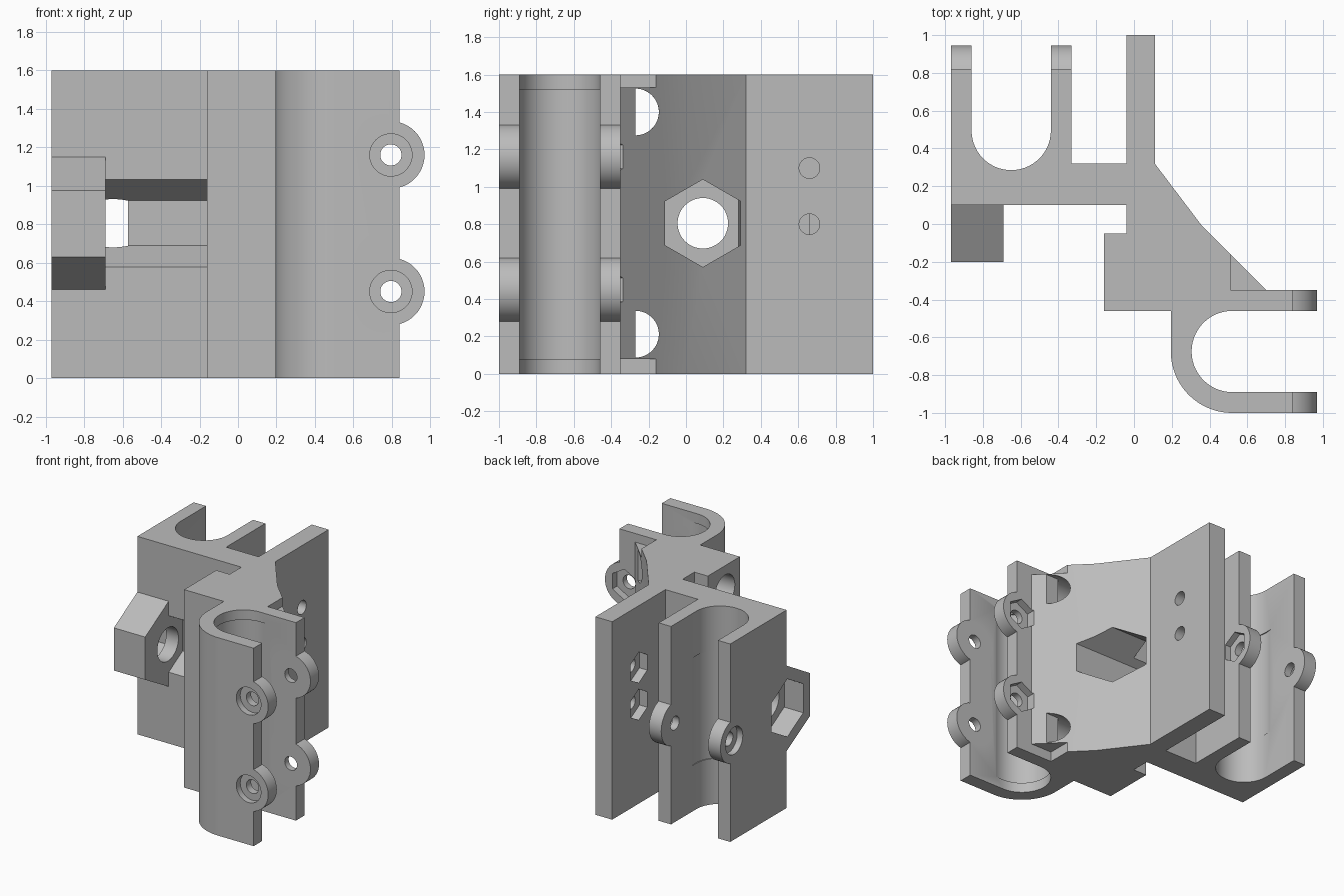
import bpy, bmesh
from math import cos, sin, radians

cube = bpy.data.objects.get("Cube")
if cube:
    bpy.data.objects.remove(cube, do_unlink=True)

grey = bpy.data.materials.new("plain grey")
grey.use_nodes = True
GREY = (0.5, 0.5, 0.5, 1)
grey.diffuse_color = GREY
grey.node_tree.nodes["Principled BSDF"].inputs["Base Color"].default_value = GREY


def arc(cx, cy, r, a0, a1, n=28):
    angles = [radians(a0 + (a1 - a0) * i / n) for i in range(n + 1)]
    return [(cx + r * cos(a), cy + r * sin(a)) for a in angles]


def ring(cx, cy, r, sides=48):
    return arc(cx, cy, r, 90, 450, sides)[:-1]


def extrude(name, pts, axis, lo, hi):
    """Solid prism: the outline lies across the axis and runs from lo to hi."""
    place = {"X": lambda p, t: (t, p[0], p[1]),
             "Y": lambda p, t: (p[0], t, p[1]),
             "Z": lambda p, t: (p[0], p[1], t)}[axis]
    bm = bmesh.new()
    a = [bm.verts.new(place(p, lo)) for p in pts]
    b = [bm.verts.new(place(p, hi)) for p in pts]
    bm.faces.new(a)
    bm.faces.new(b)
    for i in range(len(pts)):
        j = (i + 1) % len(pts)
        bm.faces.new((a[i], a[j], b[j], b[i]))
    bmesh.ops.recalc_face_normals(bm, faces=bm.faces)
    me = bpy.data.meshes.new(name)
    bm.to_mesh(me)
    bm.free()
    me.materials.append(grey)
    ob = bpy.data.objects.new(name, me)
    bpy.context.collection.objects.link(ob)
    return ob


# Main body outline: two open clamps, a flat plate and a sloped web
H = 1.6
outline = (
    [(-.97, .10), (-.04, .10), (-.04, -.05), (-.16, -.05), (-.16, -.46), (.195, -.46)]
    + arc(.52, -.675, .325, 180, 270)
    + [(.84, -1), (.84, -.89)]
    + arc(.52, -.675, .215, 270, 90)
    + [(.84, -.46), (.84, -.35), (.70, -.35), (.36, -.01), (.11, .32), (.11, 1),
       (-.04, 1), (-.04, .32), (-.33, .32), (-.33, .82), (-.44, .82)]
    + arc(-.65, .495, .21, 0, -180)
    + [(-.86, .82), (-.97, .82)])
body = extrude("bracket_body", outline, "Z", 0, H)
bpy.context.view_layer.objects.active = body


def combine(operation, pts, axis, lo, hi):
    tool = extrude("tool", pts, axis, lo, hi)
    mod = body.modifiers.new("shape", "BOOLEAN")
    mod.operation = operation
    mod.solver = "EXACT"
    mod.object = tool
    bpy.ops.object.modifier_apply(modifier=mod.name)
    bpy.data.objects.remove(tool, do_unlink=True)


def add(*args):
    combine("UNION", *args)


def cut(*args):
    combine("DIFFERENCE", *args)


LUG, BOLT, HEAD, NUT = .175, .055, .11, .125

# Bolt lugs on the front clamp
for z in (.45, 1.16):
    for lo, hi in ((-1, -.89), (-.46, -.35)):
        add(ring(.795, z, LUG), "Y", lo, hi)
# Bolt lugs on the rear clamp
for lo, hi in ((-.97, -.86), (-.44, -.33)):
    add(ring(.77, .8, LUG), "X", lo, hi)

# Half hexagon boss on the front of the rear clamp
boss = [(.15, 1.15), (.10, 1.15), (-.2, .975), (-.2, .63), (.10, .46), (.15, .46)]
add(boss, "X", -.97, -.69)

# Shallow recesses inside both clamps
cut(ring(.52, -.675, .226, 64), "Z", .08, 1.52)
cut(ring(-.65, .495, .217, 64), "Z", .37, 1.24)

# Bolt holes, head recesses and nut pockets
for z in (.45, 1.16):
    cut(ring(.795, z, BOLT), "Y", -1.2, -.2)
    cut(ring(.795, z, HEAD), "Y", -1.2, -.95)
    cut(ring(.795, z, NUT, 6), "Y", -.41, -.25)
cut(ring(.77, .8, BOLT), "X", -1.2, -.25)
cut(ring(.77, .8, HEAD), "X", -1.2, -.92)
cut(ring(.77, .8, NUT, 6), "X", -.38, -.2)
for z in (.8, 1.1):
    cut(ring(.66, z, BOLT), "X", -.15, .3)
    cut(ring(.66, z, NUT, 6), "X", -.15, .03)

# Hexagonal channel, its round hole and the side pocket
cut(ring(.09, .805, .234, 6), "X", -.69, .9)
cut(ring(.09, .805, .135), "X", -.9, -.6)
cut(ring(.09, .805, .234, 6), "X", -1.2, -.80)

# Corner steps at the top and bottom of the sloped web
corner = [(.51, -.35), (.9, -.35), (.9, -.1), (.51, -.1)]
cut(corner, "Z", -.1, .08)
cut(corner, "Z", 1.53, H + .1)

# Cross holes through the web, half round where they leave the corner
for z in (.212, 1.4):
    cut(ring(-.27, z, .125), "X", -.4, .51)
    cut(arc(-.27, z, .125, -90, 90), "X", .45, .9)

bpy.ops.object.select_all(action="DESELECT")
body.select_set(True)
bpy.ops.object.shade_smooth_by_angle(angle=radians(25))
